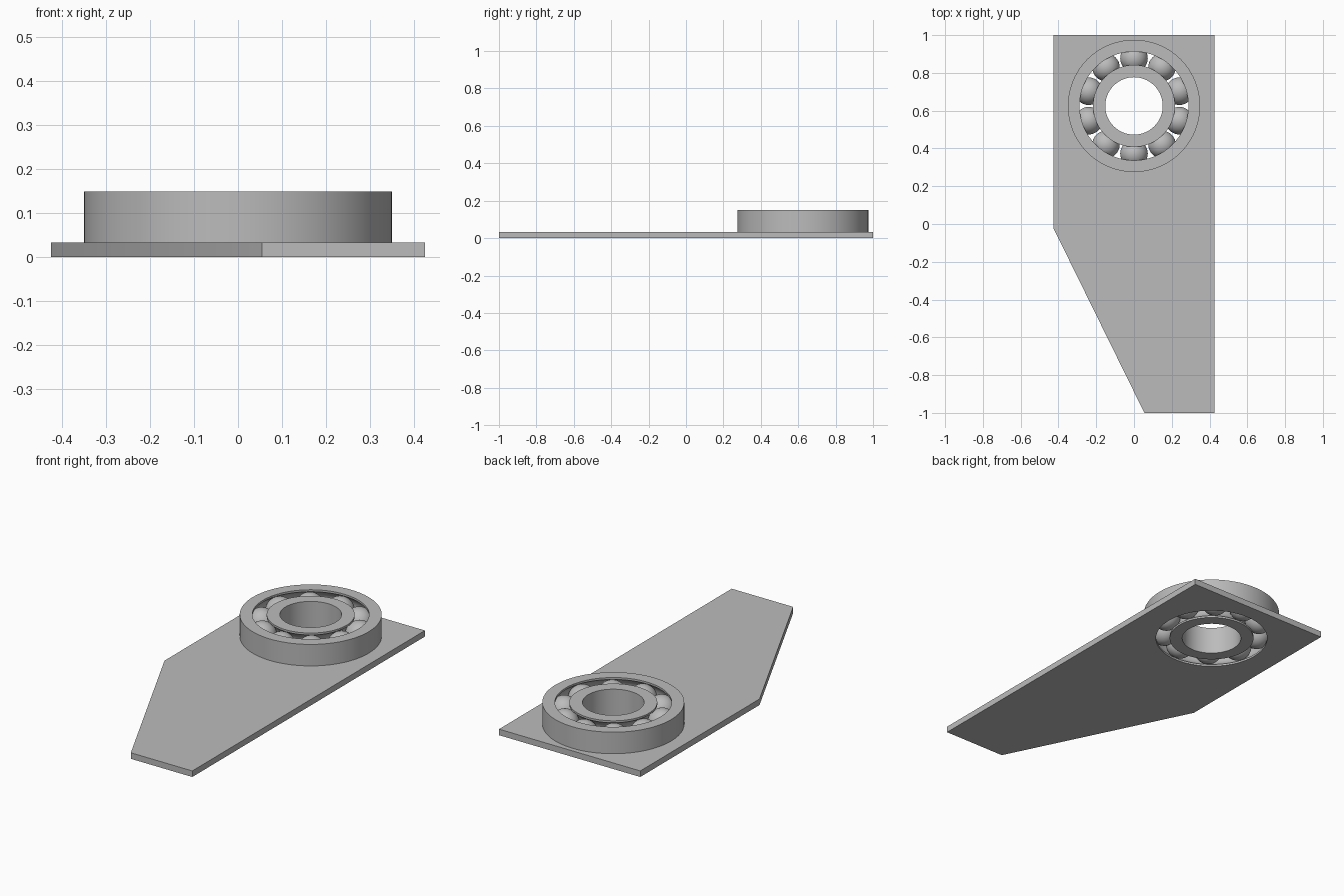
import bpy, bmesh, math
from mathutils import Matrix, Vector

cube = bpy.data.objects.get("Cube")
if cube:
    bpy.data.objects.remove(cube, do_unlink=True)

CENTRE = Vector((0, 0.625, 0))
PLATE_T, RING_H = 0.033, 0.15
BORE, INNER_R, OUTER_R, RIM = 0.152, 0.217, 0.288, 0.35
PITCH, BALL_R = (INNER_R + OUTER_R) / 2, 0.073
GROOVE_R = BALL_R + 0.0005
BALLS, SEGMENTS = 10, 96

steel = bpy.data.materials.new("grey steel")
steel.use_nodes = True
grey = (0.5, 0.5, 0.5, 1)
steel.diffuse_color = grey
steel.node_tree.nodes["Principled BSDF"].inputs["Base Color"].default_value = grey


def finish(bm, name, location=(0, 0, 0)):
    bmesh.ops.recalc_face_normals(bm, faces=bm.faces)
    mesh = bpy.data.meshes.new(name)
    bm.to_mesh(mesh)
    bm.free()
    mesh.materials.append(steel)
    obj = bpy.data.objects.new(name, mesh)
    obj.location = location
    bpy.context.collection.objects.link(obj)
    bpy.ops.object.select_all(action="DESELECT")
    obj.select_set(True)
    bpy.context.view_layer.objects.active = obj
    bpy.ops.object.shade_smooth_by_angle(angle=math.radians(35))
    return obj


def loop(bm, points):
    verts = [bm.verts.new(p) for p in points]
    return [bm.edges.new((a, b)) for a, b in zip(verts, verts[1:] + verts[:1])]


def circle(radius, centre):
    turns = [math.tau * i / SEGMENTS for i in range(SEGMENTS)]
    return [centre + radius * Vector((math.cos(t), math.sin(t), 0)) for t in turns]


def race_ring(name, wall, race):
    """Revolved ring with a ball groove cut in its race side."""
    side = 1 if race > PITCH else -1
    half = math.acos(abs(race - PITCH) / GROOVE_R)
    mid = RING_H / 2
    profile = [(wall, 0, 0), (race, 0, 0)]
    for i in range(17):
        a = -half + 2 * half * i / 16
        profile.append((PITCH + side * GROOVE_R * math.cos(a), 0,
                        mid + GROOVE_R * math.sin(a)))
    profile += [(race, 0, RING_H), (wall, 0, RING_H)]
    bm = bmesh.new()
    edges = loop(bm, profile)
    bmesh.ops.spin(bm, geom=edges, cent=(0, 0, 0), axis=(0, 0, 1),
                   angle=math.tau, steps=SEGMENTS, use_merge=True)
    bmesh.ops.remove_doubles(bm, verts=bm.verts, dist=1e-5)
    return finish(bm, name, CENTRE)


# Mounting plate with one slanted edge and a round seat for the bearing
bm = bmesh.new()
outline = [(-0.425, 1, 0), (-0.425, -0.025, 0), (0.055, -1, 0),
           (0.425, -1, 0), (0.425, 1, 0)]
edges = loop(bm, outline) + loop(bm, circle(RIM, CENTRE))
bmesh.ops.triangle_fill(bm, edges=edges, use_beauty=True, normal=(0, 0, 1))
raised = bmesh.ops.extrude_face_region(bm, geom=bm.faces[:], use_keep_orig=True)
top = [v for v in raised["geom"] if isinstance(v, bmesh.types.BMVert)]
bmesh.ops.translate(bm, verts=top, vec=(0, 0, PLATE_T))
finish(bm, "mounting_plate")

# Bearing rings
race_ring("outer_ring", RIM, OUTER_R)
race_ring("inner_ring", BORE, INNER_R)

# Balls between the rings, the first at the back
for i in range(BALLS):
    bm = bmesh.new()
    bmesh.ops.create_uvsphere(bm, u_segments=32, v_segments=20, radius=BALL_R)
    spot = Matrix.Rotation(math.tau * i / BALLS, 3, "Z") @ Vector((0, PITCH, 0))
    finish(bm, f"ball_{i + 1}", CENTRE + spot + Vector((0, 0, RING_H / 2)))
